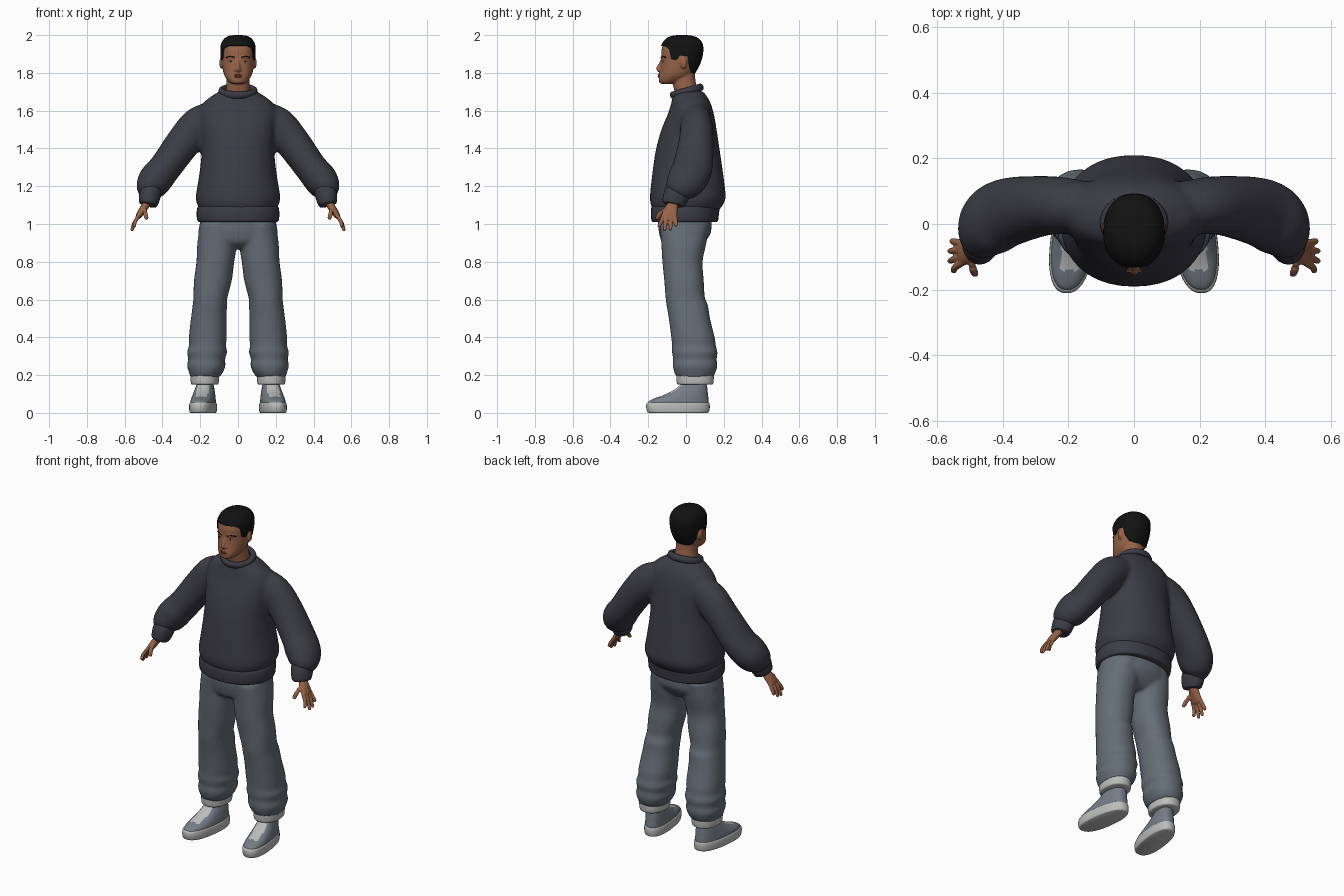
import bpy, bmesh, math
from mathutils import Vector

cube = bpy.data.objects.get("Cube")
if cube:
    bpy.data.objects.remove(cube)


def material(name, *rgb):
    m = bpy.data.materials.new(name)
    m.use_nodes = True
    m.diffuse_color = (*rgb, 1)
    m.node_tree.nodes["Principled BSDF"].inputs["Base Color"].default_value = (*rgb, 1)
    return m


SKIN = material("brown skin", .31, .125, .065)
LIP = material("lip brown", .2, .065, .045)
HAIR = material("black hair", .006, .006, .006)
EYE = material("eye white", .5, .5, .48)
KNIT = material("dark knit", .045, .045, .06)
CLOTH = material("grey cloth", .13, .155, .185)
TRIM = material("pale trim", .5, .51, .5)
SHOE = material("shoe grey", .18, .205, .245)


# Shape helpers: every part is a list of rings
def spline(rows, n=5):
    """Catmull-Rom interpolation through tuples."""
    out = []
    for i in range(len(rows) - 1):
        quad = rows[max(i - 1, 0)], rows[i], rows[i + 1], rows[min(i + 2, len(rows) - 1)]
        for k in range(n):
            t = k / n
            out.append(tuple(b + t / 2 * (c - a + t * (2 * a - 5 * b + 4 * c - d + t * (3 * (b - c) + d - a)))
                             for a, b, c, d in zip(*quad)))
    return out + [tuple(rows[-1])]


def section(row, a, p):
    """Superellipse point; the angle starts at the front."""
    z, cx, w, front, back = row
    s, c = math.sin(a), math.cos(a)
    x = cx + w * math.copysign(abs(s) ** (2 / p), s)
    y = (front + back) / 2 - (back - front) / 2 * math.copysign(abs(c) ** (2 / p), c)
    return Vector((x, y, z))


def angles(n):
    return [2 * math.pi * i / n for i in range(n)]


def stack(rows, p=2.2, seg=40):
    """Level rings from (z, centre x, half width, front y, back y)."""
    return [[section(r, a, p) for a in angles(seg)] for r in spline(rows)]


def limb(rows, seg=24):
    """Rings square to a path of (x, y, z, depth radius, width radius)."""
    rows = spline(rows)
    pts = [Vector(r[:3]) for r in rows]
    rings = []
    for i, r in enumerate(rows):
        t = (pts[min(i + 1, len(pts) - 1)] - pts[max(i - 1, 0)]).normalized()
        ref = Vector((1, 0, 0)) if abs(t.y) > .8 else Vector((0, 1, 0))
        u = (ref - t * ref.dot(t)).normalized()
        v = t.cross(u)
        rings.append([pts[i] + u * r[3] * math.cos(a) + v * r[4] * math.sin(a) for a in angles(seg)])
    return rings


def ball(c, r, seg=20):
    c = Vector(c)
    tilt = [.08 + (math.pi - .16) * i / 12 for i in range(13)]
    return [[c + Vector((r[0] * math.sin(t) * math.cos(a), r[1] * math.sin(t) * math.sin(a), r[2] * math.cos(t)))
             for a in angles(seg)] for t in tilt]


def both(*parts):
    """Parts plus their mirror images."""
    return list(parts) + [[[Vector((-q.x, q.y, q.z)) for q in ring] for ring in part] for part in parts]


def build(name, parts, *mats, voxel=0, smooth=5, rule=None, open_start=False):
    bm = bmesh.new()
    for rings in parts:
        vs = [[bm.verts.new(q) for q in ring] for ring in rings]
        n = len(vs[0])
        for lo, hi in zip(vs, vs[1:]):
            for i in range(n):
                bm.faces.new((lo[i], lo[(i + 1) % n], hi[(i + 1) % n], hi[i]))
        if not open_start:
            bm.faces.new(vs[0][::-1])
        bm.faces.new(vs[-1])
    bmesh.ops.recalc_face_normals(bm, faces=bm.faces)
    if rule:
        for f in bm.faces:
            f.material_index = rule(f)
    me = bpy.data.meshes.new(name)
    bm.to_mesh(me)
    bm.free()
    for m in mats:
        me.materials.append(m)
    me.shade_smooth()
    me.set_sharp_from_angle(angle=math.radians(50))
    ob = bpy.data.objects.new(name, me)
    bpy.context.collection.objects.link(ob)
    if voxel:
        mod = ob.modifiers.new("blend", "REMESH")
        mod.mode, mod.voxel_size, mod.use_smooth_shade = "VOXEL", voxel, True
        mod = ob.modifiers.new("soften", "SMOOTH")
        mod.factor, mod.iterations = .5, smooth
    return ob


# Sweater: body and sleeves blended into one surface
body = stack([(1.07, 0, .2, -.17, .17), (1.1, 0, .215, -.186, .195), (1.14, 0, .224, -.191, .21),
              (1.2, 0, .215, -.186, .205), (1.3, 0, .2, -.174, .192), (1.4, 0, .192, -.158, .177),
              (1.5, 0, .198, -.13, .162), (1.58, 0, .208, -.097, .148), (1.64, 0, .185, -.078, .13),
              (1.68, 0, .135, -.068, .108), (1.705, 0, .095, -.045, .085)])
sleeve = limb([(.1, .05, 1.57, .07, .085), (.2, .055, 1.525, .085, .1), (.28, .055, 1.443, .092, .093),
               (.385, .035, 1.3, .106, .086), (.437, .005, 1.235, .106, .09), (.463, -.03, 1.188, .086, .077),
               (.468, -.05, 1.155, .06, .05)], 32)
build("sweater", [body] + both(sleeve), KNIT, voxel=.011, smooth=6)
build("sweater_hem", [stack([(1.01, 0, .205, -.172, .16), (1.018, 0, .215, -.182, .17),
                             (1.05, 0, .219, -.186, .174), (1.085, 0, .216, -.184, .178),
                             (1.1, 0, .205, -.175, .178)])], KNIT)
build("sleeve_cuffs", both(limb([(.458, -.035, 1.185, .062, .055), (.465, -.048, 1.16, .068, .058),
                                 (.471, -.06, 1.125, .065, .054), (.474, -.064, 1.105, .058, .048),
                                 (.475, -.065, 1.1, .048, .04)])), KNIT)
bpy.ops.mesh.primitive_torus_add(major_radius=.088, minor_radius=.016, major_segments=48, minor_segments=14,
                                 location=(0, .004, 1.703), rotation=(math.radians(16), 0, 0))
collar = bpy.context.object
collar.name = "sweater_collar"
collar.scale = (1, .88, 1.25)
collar.data.materials.append(KNIT)
collar.data.shade_smooth()

# Trousers: hips and two loose legs blended, with soft folds at the shins
leg = stack([(.19, .175, .078, -.05, .143), (.215, .17, .09, -.062, .157), (.25, .168, .102, -.07, .166),
             (.285, .166, .097, -.068, .162), (.32, .164, .106, -.074, .167), (.355, .162, .098, -.074, .158),
             (.4, .16, .1, -.078, .152), (.5, .155, .094, -.091, .127), (.57, .149, .091, -.103, .116),
             (.61, .146, .09, -.108, .1), (.7, .133, .1, -.115, .094), (.8, .12, .1, -.125, .088),
             (.9, .11, .105, -.131, .108), (1.0, .1, .1, -.14, .125)])
hips = stack([(.87, 0, .1, -.08, .06), (.9, 0, .19, -.125, .095), (.95, 0, .21, -.142, .13),
              (1.0, 0, .203, -.148, .135), (1.05, 0, .2, -.148, .135)])
build("trousers", [hips] + both(leg), CLOTH, voxel=.01, smooth=4)
build("trouser_cuffs", both(stack([(.15, .176, .066, -.04, .135), (.156, .176, .073, -.048, .144),
                                   (.18, .176, .075, -.051, .147), (.203, .176, .074, -.051, .146),
                                   (.21, .176, .066, -.045, .138)])), TRIM)

# Ankles and shoes, toes turned slightly out
build("ankles", both(stack([(.09, .172, .035, -.005, .085), (.2, .172, .036, -.005, .08)])), SKIN)


def turned(rings):
    return [[Vector((q.x - .12 * q.y, q.y, q.z)) for q in ring] for ring in rings]


def tongue(face):
    c = face.calc_center_median()
    near = abs(abs(c.x) - .18 + .12 * c.y) < .032
    return int(near and -.14 < c.y < -.02 and face.normal.z > .2)


upper = stack([(.04, .18, .063, -.203, .12), (.06, .18, .063, -.198, .12), (.075, .18, .061, -.172, .119),
               (.09, .18, .058, -.13, .117), (.11, .18, .054, -.085, .115), (.13, .18, .049, -.052, .113),
               (.148, .18, .044, -.03, .11), (.15, .18, .036, -.02, .1)], 2.4)
sole = stack([(0, .18, .062, -.195, .113), (.006, .18, .067, -.205, .122), (.03, .18, .069, -.211, .126),
              (.05, .18, .067, -.208, .124), (.056, .18, .062, -.2, .119)], 2.4)
build("shoe_uppers", both(turned(upper)), SHOE, TRIM, rule=tongue)
build("shoe_soles", both(turned(sole)), TRIM)

# Hands hanging with the thumbs forward
palm = limb([(.468, -.055, 1.14, .026, .022), (.485, -.068, 1.105, .028, .021), (.505, -.08, 1.075, .037, .02),
             (.524, -.088, 1.045, .04, .016), (.53, -.09, 1.033, .03, .01)])


def finger(base, mid, tip, r):
    a, b, c = Vector(base), Vector(mid), Vector(tip)
    return limb([(*a, r, r), (*b, r, r), (*b.lerp(c, .85), r * .85, r * .85), (*c, r * .3, r * .3)], 12)


fingers = [finger((.522, -.118 + .02 * i, 1.05), (.545, -.132 + .026 * i, 1.012), (x, -.145 + .031 * i, z), .0105)
           for i, (x, z) in enumerate([(.55, .982), (.563, .962), (.563, .966), (.557, .987)])]
thumb = finger((.498, -.088, 1.085), (.492, -.132, 1.06), (.483, -.156, 1.025), .0125)
build("hands", both(palm, thumb, *fingers), SKIN, voxel=.004, smooth=3)

# Head with neck, nose, ears, cheeks and brow blended
HEAD = [(1.742, 0, .025, -.13, -.07), (1.75, 0, .045, -.142, -.035), (1.775, 0, .066, -.143, .015),
        (1.8, 0, .077, -.138, .043), (1.84, 0, .084, -.133, .066), (1.88, 0, .087, -.131, .08),
        (1.92, 0, .088, -.13, .085), (1.95, 0, .083, -.12, .08), (1.975, 0, .066, -.098, .06),
        (1.987, 0, .042, -.07, .03), (1.99, 0, .02, -.045, .005)]
DENSE = spline(HEAD, 8)


def head_row(z):
    for a, b in zip(DENSE, DENSE[1:]):
        if z <= b[0]:
            t = max(0, (z - a[0]) / (b[0] - a[0]))
            return tuple(p + (q - p) * t for p, q in zip(a, b))
    return DENSE[-1]


def face_y(x, z):
    _, _, w, front, back = head_row(z)
    return (front + back) / 2 - (back - front) / 2 * (1 - abs(x / w) ** 2.2) ** (1 / 2.2)


neck = stack([(1.66, 0, .07, -.05, .065), (1.72, 0, .063, -.065, .058), (1.76, 0, .06, -.07, .05),
              (1.82, 0, .06, -.07, .045)])
nose = limb([(0, -.122, 1.875, .01, .008), (0, -.133, 1.85, .01, .009), (0, -.144, 1.823, .013, .012),
             (0, -.142, 1.81, .008, .013)])
nostril = ball((.011, -.136, 1.815), (.009, .011, .008))
ear = ball((.088, -.013, 1.853), (.011, .018, .031))
brow = limb([(.014, -.127, 1.881, .007, .005), (.035, -.123, 1.885, .007, .005), (.06, -.104, 1.882, .005, .004)])
build("head", [stack(HEAD), neck, nose, ball((0, -.137, 1.785), (.024, .012, .014))] + both(nostril, ear, brow),
      SKIN, voxel=.005, smooth=3)

# Eyes, eyebrows and lips
eye_y = face_y(.038, 1.862)
build("eyes", both(ball((.038, eye_y + .003, 1.862), (.013, .006, .0048))), EYE)
build("irises", both(ball((.038, eye_y - .002, 1.862), (.0045, .0025, .0045))), HAIR)
build("eyebrows", both(limb([(x, face_y(x, 1.885) - .002, z, .004, .003) for x, z in
                             [(.018, 1.882), (.04, 1.888), (.062, 1.882)]], 12)), HAIR)
build("lips", [ball((0, -.143, 1.789), (.023, .007, .0045)), ball((0, -.143, 1.78), (.019, .007, .005))], LIP)

# Cropped hair: a shell rising from the hairline to the crown
LINE = [(0, 1.938), (.6, 1.938), (.95, 1.925), (1.13, 1.873), (1.38, 1.865), (1.5, 1.89), (1.85, 1.885),
        (2.05, 1.835), (2.4, 1.805), (3.15, 1.792)]


def hairline(a):
    a = min(a, 2 * math.pi - a)
    for (a0, z0), (a1, z1) in zip(LINE, LINE[1:]):
        if a <= a1:
            return z0 + (z1 - z0) * (a - a0) / (a1 - a0)
    return LINE[-1][1]


CORE = Vector((0, -.025, 1.84))
shell = []
for k in range(25):
    rise = math.sin(k / 24 * math.pi / 2)
    ring = []
    for a in angles(72):
        low = hairline(a)
        ring.append(CORE + (section(head_row(low + (1.99 - low) * rise), a, 2.2) - CORE) * 1.065)
    shell.append(ring)
hair = build("hair", [shell], HAIR, open_start=True)
thick = hair.modifiers.new("thickness", "SOLIDIFY")
thick.thickness, thick.offset = .012, -1
